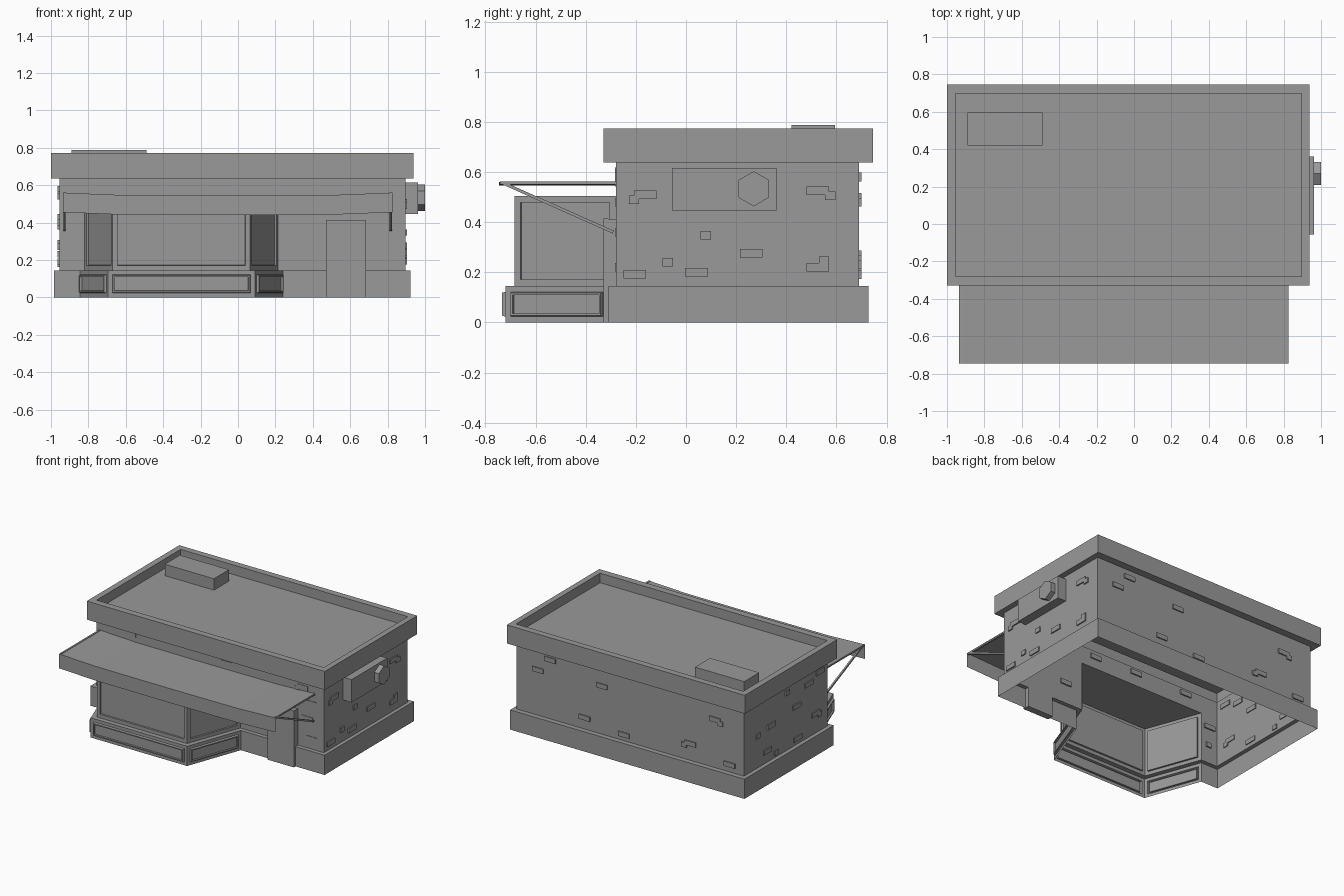
import bpy, bmesh, math
from mathutils import Vector

if "Cube" in bpy.data.objects:
    bpy.data.objects.remove(bpy.data.objects["Cube"])

# Dark grey used on every part
GREY = bpy.data.materials.new("dark_grey")
GREY.diffuse_color = (0.32, 0.32, 0.32, 1)
GREY.use_nodes = True
GREY.node_tree.nodes["Principled BSDF"].inputs["Base Color"].default_value = GREY.diffuse_color


def finish(bm, name):
    mesh = bpy.data.meshes.new(name)
    bm.to_mesh(mesh)
    bm.free()
    mesh.materials.append(GREY)
    ob = bpy.data.objects.new(name, mesh)
    bpy.context.collection.objects.link(ob)
    return ob


def add_box(bm, x0, x1, y0, y1, z0, z1):
    vs = bmesh.ops.create_cube(bm, size=1)["verts"]
    for v in vs:
        v.co = ((x0 + x1) / 2 + v.co.x * (x1 - x0),
                (y0 + y1) / 2 + v.co.y * (y1 - y0),
                (z0 + z1) / 2 + v.co.z * (z1 - z0))


def box(name, *dims):
    bm = bmesh.new()
    add_box(bm, *dims)
    return finish(bm, name)


def rod(name, a, b, thick):
    a, b = Vector(a), Vector(b)
    bm = bmesh.new()
    bmesh.ops.create_cube(bm, size=1)
    for v in bm.verts:
        v.co = (v.co.x * thick, v.co.y * thick, v.co.z * (b - a).length)
    ob = finish(bm, name)
    ob.location = (a + b) / 2
    ob.rotation_euler = (b - a).to_track_quat('Z', 'X').to_euler()
    return ob


# Building shell: stacked rectangles, open underneath, with a gap for the bay
BASE = (-0.985, 0.922, -0.31, 0.727)
WALL = (-0.955, 0.895, -0.28, 0.69)
ROOF = (-1.0, 0.937, -0.33, 0.745)
RIM = (-0.955, 0.895, -0.28, 0.697)
levels = [(BASE, 0), (BASE, 0.145), (WALL, 0.145), (WALL, 0.637),
          (ROOF, 0.637), (ROOF, 0.773), (RIM, 0.773), (RIM, 0.703)]
bm = bmesh.new()
rings = []
for (x0, x1, y0, y1), z in levels:
    rings.append([bm.verts.new((x, y, z)) for x, y in
                  ((x0, y0), (x1, y0), (x1, y1), (x0, y1))])
for i in range(len(rings) - 1):
    for k in range(4):
        if k == 0 and i < 3:
            continue
        n = (k + 1) % 4
        bm.faces.new((rings[i][k], rings[i][n], rings[i + 1][n], rings[i + 1][k]))
bm.faces.new(rings[-1])

# Front wall strips on both sides of the bay opening
BAY_L, BAY_R = [(-0.845, -0.845, -0.82, -0.82), (0.24, 0.24, 0.215, 0.215)]
hl, hr = [], []
for i, z in enumerate((0, 0.145, 0.145, 0.505)):
    y = -0.31 if i < 2 else -0.28
    hl.append(bm.verts.new((BAY_L[i], y, z)))
    hr.append(bm.verts.new((BAY_R[i], y, z)))
for i in range(2):
    bm.faces.new((rings[i][0], hl[i], hl[i + 1], rings[i + 1][0]))
    bm.faces.new((hr[i], rings[i][1], rings[i + 1][1], hr[i + 1]))
bm.faces.new((rings[2][0], hl[2], hl[3], rings[3][0]))
bm.faces.new((hr[2], rings[2][1], rings[3][1], hr[3]))
bm.faces.new((hl[3], hr[3], rings[3][1], rings[3][0]))
finish(bm, "building_shell")

# Bay window: panelled plinth below, recessed panes above
low = [(-0.845, -0.31), (-0.695, -0.72), (0.09, -0.72), (0.24, -0.31)]
high = [(-0.82, -0.28), (-0.67, -0.685), (0.065, -0.685), (0.215, -0.28)]
bm = bmesh.new()
rows = [[bm.verts.new((x, y, z)) for x, y in pts]
        for pts, z in ((low, 0), (low, 0.145), (high, 0.145), (high, 0.505))]
strips = [[bm.faces.new((a[k], a[k + 1], b[k + 1], b[k])) for k in range(3)]
          for a, b in zip(rows, rows[1:])]
bm.faces.new(rows[3])
bm.normal_update()


def inset(faces, thick, depth):
    bmesh.ops.inset_individual(bm, faces=faces, thickness=thick, depth=depth,
                               use_even_offset=True)
    bm.normal_update()


inset(strips[0], 0.023, 0)
inset(strips[0], 0.004, 0.014)
inset(strips[0], 0.008, 0)
inset(strips[0], 0.001, -0.012)
inset(strips[2], 0.026, 0)
inset(strips[2], 0.001, -0.012)
finish(bm, "bay_window")

# Door slab and frame, roof unit, side sign with hexagonal badge
box("door_slab", 0.47, 0.685, -0.33, -0.312, 0, 0.415)
box("door_frame", 0.472, 0.683, -0.312, -0.28, 0, 0.412)
box("roof_unit", -0.89, -0.49, 0.42, 0.595, 0.70, 0.787)
box("side_sign", 0.89, 0.963, -0.055, 0.36, 0.447, 0.615)
bm = bmesh.new()
bmesh.ops.create_cone(bm, cap_ends=True, segments=6, radius1=0.07, radius2=0.07, depth=0.05)
for v in bm.verts:
    x, y, z = v.co
    v.co = (0.975 + z, 0.27 + x, 0.533 + y)
# turn the hexagon so one corner points straight up
if max(v.co.z for v in bm.verts) < 0.533 + 0.065:
    for v in bm.verts:
        v.co = (v.co.x, 0.27 + (v.co.z - 0.533), 0.533 + (v.co.y - 0.27))
bmesh.ops.recalc_face_normals(bm, faces=bm.faces)
finish(bm, "sign_hexagon")

# Awning cloth with a slight sag and a hanging front valance
bm = bmesh.new()
cols = []
for x, sag in ((-0.935, 0), (-0.64, 0.012), (-0.05, 0.014), (0.52, 0.012), (0.825, 0)):
    cols.append([bm.verts.new(p) for p in ((x, -0.28, 0.56 - sag),
                                           (x, -0.745, 0.56 - sag),
                                           (x, -0.745, 0.455 - sag))])
for a, b in zip(cols, cols[1:]):
    for j in range(2):
        bm.faces.new((a[j], a[j + 1], b[j + 1], b[j]))
finish(bm, "awning_cloth")

# Awning side rails and diagonal struts
for side, x in (("left", -0.927), ("right", 0.817)):
    rod("awning_rail_" + side, (x, -0.742, 0.556), (x, -0.28, 0.556), 0.013)
    rod("awning_strut_" + side, (x, -0.735, 0.558), (x, -0.29, 0.36), 0.012)

# Scattered raised bricks: (position along wall, height, shape)
# shape 0 = long, 1 = short, 2/3/4 = long plus a neighbour
def bricks(name, spots, axis, face, outer, inner):
    bm = bmesh.new()
    n0, n1 = sorted((face + outer, face - inner))
    for p, z, shape in spots:
        parts = [(p, z, 0.021 if shape == 1 else 0.045)]
        if shape == 2:
            parts.append((p - 0.045, z - 0.02, 0.02))
        elif shape == 3:
            parts.append((p + 0.05, z - 0.02, 0.021))
        elif shape == 4:
            parts.append((p + 0.025, z + 0.026, 0.02))
        for c, h, w in parts:
            d = (n0, n1, c - w, c + w) if axis == 'x' else (c - w, c + w, n0, n1)
            add_box(bm, *d, h - 0.017, h + 0.017)
    finish(bm, name)


bricks("right_bricks", [(-0.163, 0.51, 2), (0.078, 0.347, 1), (0.26, 0.276, 0),
                        (-0.073, 0.239, 1), (-0.205, 0.193, 0), (0.042, 0.2, 0),
                        (0.525, 0.525, 3), (0.525, 0.22, 4)], 'x', 0.895, 0.009, 0.006)
bricks("left_bricks", [(-0.06, 0.54, 0), (0.19, 0.57, 1), (0.08, 0.43, 0),
                       (0.375, 0.4, 0), (-0.14, 0.29, 2), (0.53, 0.38, 1),
                       (0.42, 0.23, 0), (0.07, 0.19, 0), (0.32, 0.18, 1),
                       (-0.19, 0.58, 0)], 'x', -0.955, -0.009, -0.006)
bricks("back_bricks", [(0.62, 0.58, 0), (0.72, 0.48, 0), (0.2, 0.5, 0),
                       (0.34, 0.23, 0), (0.02, 0.19, 0), (-0.72, 0.5, 2),
                       (-0.52, 0.27, 3), (-0.84, 0.2, 0)], 'y', 0.69, 0.009, 0.006)
bricks("front_bricks", [(-0.68, 0.6, 0), (-0.25, 0.6, 0), (0.1, 0.59, 0),
                        (0.72, 0.58, 2), (0.8, 0.48, 0), (0.76, 0.36, 0),
                        (0.8, 0.22, 0), (0.36, 0.3, 0), (-0.88, 0.28, 1),
                        (-0.89, 0.42, 0)], 'y', -0.28, -0.004, -0.01)
